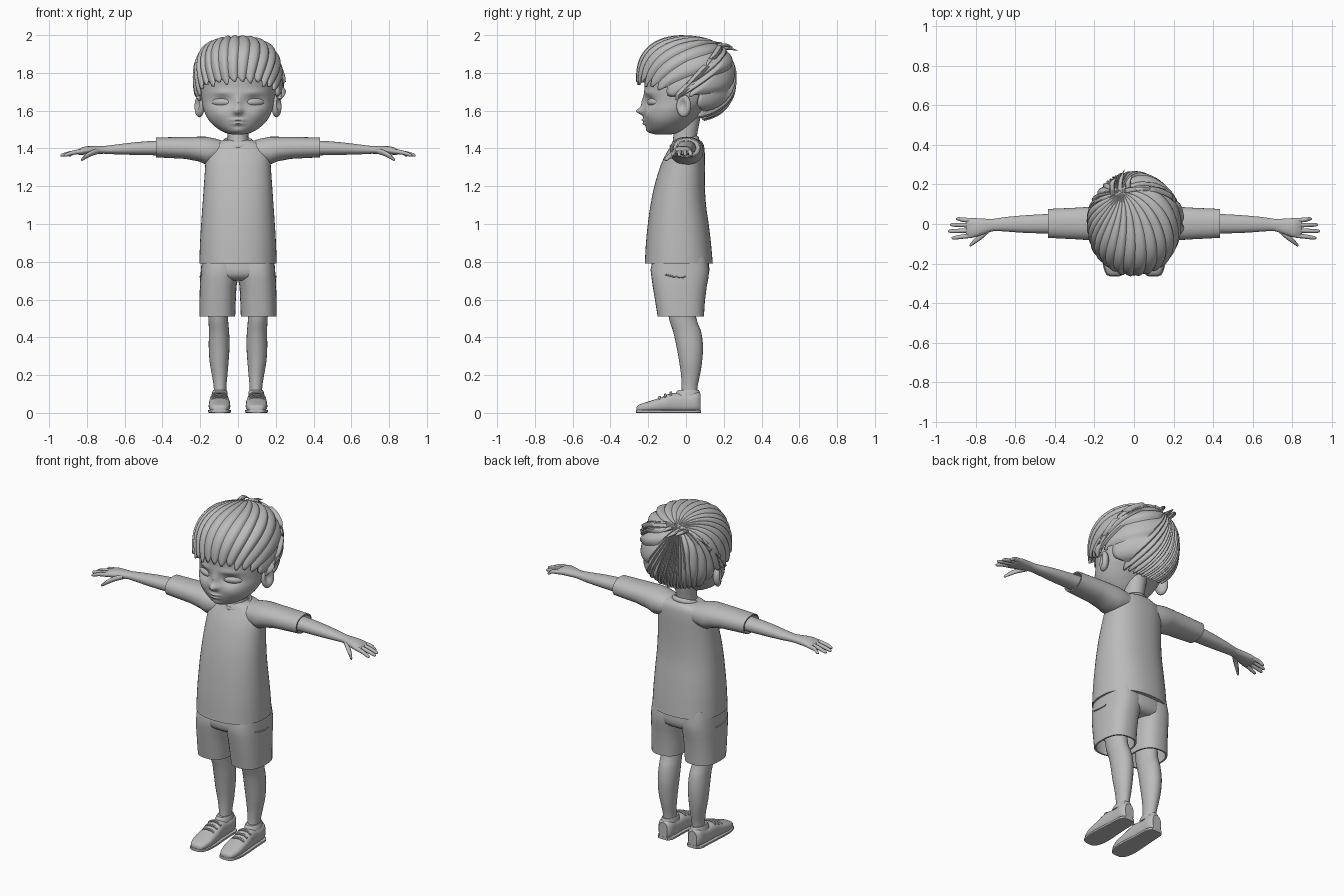
import bpy, bmesh, math, random
from mathutils import Vector, Matrix

random.seed(4)
grey = bpy.data.materials.new("plain grey")
grey.diffuse_color = (0.5, 0.5, 0.5, 1)


def finish(name, bm, mirror=False, angle=40):
    bmesh.ops.recalc_face_normals(bm, faces=bm.faces)
    me = bpy.data.meshes.new(name)
    bm.to_mesh(me)
    bm.free()
    ob = bpy.data.objects.new(name, me)
    bpy.context.collection.objects.link(ob)
    me.materials.append(grey)
    bpy.ops.object.select_all(action='DESELECT')
    ob.select_set(True)
    bpy.context.view_layer.objects.active = ob
    bpy.ops.object.shade_smooth_by_angle(angle=math.radians(angle))
    if mirror:
        ob.modifiers.new("mirror", 'MIRROR').use_mirror_merge = False
    return ob


def refine(rows, k):
    """Catmull-Rom interpolation between profile rows."""
    if k < 2:
        return rows
    out = []
    for i in range(len(rows) - 1):
        a, b, c, d = (rows[max(0, min(len(rows) - 1, i + j))] for j in (-1, 0, 1, 2))
        for s in range(k):
            t = s / k
            out.append([0.5 * (2 * q + (r - p) * t + (2 * p - 5 * q + 4 * r - w) * t * t
                               + (3 * q - p - 3 * r + w) * t ** 3)
                        for p, q, r, w in zip(a, b, c, d)])
    return out + [rows[-1]]


def loft(name, axis, rows, n=24, power=2.0, sub=1, mirror=False, shape=None, angle=40):
    """Rows are (position, min and max of first side axis, min and max of second)."""
    bm = bmesh.new()
    rings = []
    for p, a0, a1, b0, b1 in refine(rows, sub):
        ring = []
        for i in range(n):
            c, s = math.cos(math.tau * i / n), math.sin(math.tau * i / n)
            a = (a0 + a1) / 2 + (a1 - a0) / 2 * math.copysign(abs(c) ** (2 / power), c)
            b = (b0 + b1) / 2 + (b1 - b0) / 2 * math.copysign(abs(s) ** (2 / power), s)
            ring.append(bm.verts.new({'x': (p, a, b), 'y': (a, p, b), 'z': (a, b, p)}[axis]))
        rings.append(ring)
    for r, q in zip(rings, rings[1:]):
        for i in range(n):
            j = (i + 1) % n
            bm.faces.new((r[i], r[j], q[j], q[i]))
    bm.faces.new(rings[0])
    bm.faces.new(rings[-1])
    if shape:
        for v in bm.verts:
            shape(v.co)
    return finish(name, bm, mirror, angle)


def ball(name, centre, radii, rot=0, mirror=False, shape=None):
    bm = bmesh.new()
    bmesh.ops.create_uvsphere(bm, u_segments=28, v_segments=18, radius=1)
    if shape:
        for v in bm.verts:
            shape(v.co)
    m = Matrix.Translation(centre) @ Matrix.Rotation(rot, 4, 'Z') @ Matrix.Diagonal((*radii, 1))
    bm.transform(m)
    return finish(name, bm, mirror, 60)


# Head, with the face pushed and pulled by soft bumps: x, z, width, height, depth
BUMPS = [(0, 1.597, .022, .018, -.036), (0, 1.64, .016, .035, -.014),
         (.085, 1.648, .045, .028, .022), (0, 1.551, .032, .007, -.014),
         (0, 1.531, .026, .008, -.013), (.1, 1.58, .04, .035, -.008),
         (0, 1.495, .03, .015, -.008), (.085, 1.695, .05, .012, -.008)]


def face(co):
    if co.y < -.06:
        co.y += sum(d * math.exp(-((abs(co.x) - x) / w) ** 2 - ((co.z - z) / h) ** 2)
                    for x, z, w, h, d in BUMPS)


loft("head", 'z', [(1.474, -.03, .03, -.16, -.08), (1.484, -.07, .07, -.192, -.03),
                   (1.51, -.115, .115, -.21, .01), (1.55, -.155, .155, -.222, .05),
                   (1.60, -.18, .18, -.226, .1), (1.65, -.19, .19, -.222, .15),
                   (1.72, -.197, .197, -.22, .18), (1.80, -.195, .195, -.215, .19),
                   (1.9, -.15, .15, -.15, .16), (1.95, -.08, .08, -.08, .08)],
     n=96, sub=7, shape=face, angle=60)
ball("eye", (.085, -.168, 1.645), (.06, .03, .024), math.radians(24), True)


def ear_dent(co):
    if co.x > 0:
        co.x -= 1.1 * math.exp(-((co.y + .1) / .5) ** 2 - ((co.z - .1) / .55) ** 2)


ball("ear", (.205, -.012, 1.625), (.026, .04, .06), math.radians(-20), True, ear_dent)
loft("neck", 'z', [(1.40, -.07, .07, -.08, .07), (1.44, -.057, .057, -.07, .055),
                   (1.48, -.055, .055, -.065, .06), (1.58, -.06, .06, -.05, .08)], sub=3)

# Hair: ridged locks sweeping from the crown to a jagged hairline
HAIRLINE = [(0, 1.75), (45, 1.735), (62, 1.70), (72, 1.655), (82, 1.69), (100, 1.68),
            (113, 1.58), (140, 1.56), (180, 1.555)]
LOCKS, PER, STEPS = 36, 8, 26
RADII = Vector((.234, .258, .224))
CROWN = Vector((-.25, .6, .76)).normalized()


def hairline(theta):
    a = abs(math.degrees(math.remainder(theta, math.tau)))
    for (a0, z0), (a1, z1) in zip(HAIRLINE, HAIRLINE[1:]):
        if a <= a1 + 1e-6:
            z = z0 + (z1 - z0) * (a - a0) / (a1 - a0)
            break
    h = (z - 1.77) / .23
    s = math.sqrt(1 - h * h)
    return Vector((s * math.sin(theta), -s * math.cos(theta), h))


bm = bmesh.new()
top = bm.verts.new(Vector((0, 0, 1.77)) + CROWN * RADII * 1.01)
strands = []
for i in range(LOCKS * PER):
    if i % PER == 0:
        extra, lift = random.uniform(0, .06), random.uniform(.035, .06)
    f = i % PER / PER
    h = math.sin(math.pi / 2 * (f / .65 if f < .65 else (1 - f) / .35))
    end = .94 + h * (.04 + extra)
    strand = []
    for k in range(1, STEPS + 1):
        t = k / STEPS * end
        d = CROWN.slerp(hairline(math.tau * i / (LOCKS * PER) + .55 * (1 - t)), min(t, 1))
        if t > 1:
            d.z -= (t - 1) * 1.5
        xy = math.hypot(d.x, d.y)
        d /= (xy ** 2.4 + abs(d.z) ** 2.4) ** (1 / 2.4)
        d *= .985 + lift * h * min(1, .15 + 2.5 * t)
        strand.append(bm.verts.new(Vector((0, 0, 1.77)) + d * RADII))
    strands.append(strand)
for a, b in zip(strands, strands[1:] + strands[:1]):
    bm.faces.new((top, a[0], b[0]))
    for k in range(STEPS - 1):
        bm.faces.new((a[k], a[k + 1], b[k + 1], b[k]))
hair = finish("hair", bm, angle=35)
thick = hair.modifiers.new("thickness", 'SOLIDIFY')
thick.thickness, thick.offset = .016, -1

# Loose tufts at the crown
for x, tip, z in ((-.07, .275, 1.93), (-.03, .25, 1.945), (-.11, .235, 1.94)):
    loft("hair_tuft", 'y', [(.15, x - .012, x + .012, 1.92, 1.945),
                            (.21, x - .012, x + .014, z - .008, z + .012),
                            (tip, x + .02, x + .022, z - .012, z - .01)], n=8, sub=3)

# Shirt
loft("shirt", 'z', [(.79, -.205, .205, -.218, .142), (.9, -.201, .201, -.212, .132),
                    (1.0, -.195, .195, -.202, .12), (1.1, -.188, .188, -.188, .106),
                    (1.2, -.181, .181, -.168, .1), (1.3, -.174, .174, -.138, .1),
                    (1.36, -.17, .17, -.112, .1), (1.41, -.155, .155, -.083, .096),
                    (1.435, -.11, .11, -.07, .085), (1.445, -.07, .07, -.055, .07)],
     n=48, power=2.3, sub=3)
loft("sleeve", 'x', [(.06, -.06, .08, 1.34, 1.435), (.12, -.078, .09, 1.325, 1.452),
                     (.17, -.086, .092, 1.315, 1.462), (.21, -.083, .088, 1.332, 1.462),
                     (.28, -.078, .083, 1.345, 1.461), (.435, -.07, .076, 1.353, 1.458),
                     (.435, -.063, .069, 1.36, 1.451), (.39, -.063, .069, 1.36, 1.451)],
     n=32, power=2.2, mirror=True)

# Collar band
bm = bmesh.new()
rings = []
for i in range(40):
    a = math.tau * i / 40
    out = Vector((math.cos(a), math.sin(a), 0))
    rings.append([bm.verts.new(Matrix.Rotation(.33, 3, 'X') @ (out * (.072 + .010 * math.cos(b))
                  + Vector((0, 0, .015 * math.sin(b)))) + Vector((0, -.008, 1.43)))
                  for b in (math.tau * j / 8 for j in range(8))])
for a, b in zip(rings, rings[1:] + rings[:1]):
    for j in range(8):
        bm.faces.new((a[j], a[j - 1], b[j - 1], b[j]))
finish("collar", bm, angle=60)

# Arms and hands
loft("arm", 'x', [(.36, -.052, .054, 1.36, 1.443), (.45, -.048, .05, 1.364, 1.44),
                  (.55, -.045, .044, 1.366, 1.432), (.65, -.038, .035, 1.369, 1.42),
                  (.71, -.036, .026, 1.372, 1.413), (.76, -.052, .027, 1.37, 1.413),
                  (.81, -.068, .03, 1.367, 1.41), (.84, -.068, .03, 1.366, 1.398),
                  (.85, -.06, .022, 1.37, 1.39)], n=24, power=2.2, sub=3, mirror=True)
for name, y, tip, ty in (("index_finger", -.058, .922, -.07), ("middle_finger", -.032, .94, -.036),
                         ("ring_finger", -.006, .93, -.004), ("little_finger", .018, .9, .026)):
    loft(name, 'x', [(.82, y - .012, y + .012, 1.373, 1.398),
                     (.87, (y + ty) / 2 - .011, (y + ty) / 2 + .011, 1.367, 1.39),
                     (tip - .012, ty - .009, ty + .009, 1.357, 1.375),
                     (tip, ty - .003, ty + .003, 1.36, 1.366)], n=12, sub=3, mirror=True)
loft("thumb", 'x', [(.735, -.045, -.01, 1.372, 1.402), (.77, -.076, -.04, 1.362, 1.392),
                    (.805, -.1, -.073, 1.345, 1.372), (.825, -.113, -.095, 1.334, 1.352),
                    (.831, -.112, -.105, 1.336, 1.343)], n=12, sub=3, mirror=True)

# Shorts
loft("shorts_leg", 'z', [(.83, -.005, .19, -.17, .11), (.76, -.004, .196, -.188, .123),
                         (.71, .0, .2, -.182, .118), (.67, .008, .202, -.176, .11),
                         (.59, .012, .204, -.163, .1), (.51, .015, .205, -.15, .095),
                         (.51, .024, .196, -.141, .086), (.6, .024, .196, -.148, .086)],
     n=36, power=2.5, mirror=True)
loft("shorts_seat", 'z', [(.83, -.19, .19, -.175, .115), (.76, -.192, .192, -.186, .124),
                          (.72, -.17, .17, -.176, .116), (.7, -.12, .12, -.14, .09)],
     n=36, power=2.5, sub=2)
loft("pocket_edge", 'y', [(-.11, .186, .196, .728, .736), (-.07, .194, .2035, .718, .726),
                          (-.03, .194, .2035, .714, .722), (.0, .194, .203, .716, .724)],
     n=8, mirror=True)

# Legs
loft("leg", 'z', [(.62, .055, .165, -.105, .045), (.5, .053, .157, -.09, .055),
                  (.43, .047, .154, -.068, .08), (.35, .045, .155, -.05, .09),
                  (.27, .05, .15, -.036, .085), (.2, .056, .138, -.026, .074),
                  (.13, .062, .128, -.024, .06), (.06, .062, .13, -.03, .06)],
     sub=3, mirror=True)

# Shoes
OUTLINE = [(-.262, .078, .118, .03), (-.25, .058, .138, .043), (-.2, .042, .154, .06),
           (-.13, .042, .154, .083), (-.07, .047, .15, .106), (0, .05, .145, .1),
           (.055, .053, .142, .113), (.078, .07, .125, .1)]
loft("shoe", 'y', [(y, a, b, .004, z) for y, a, b, z in OUTLINE],
     n=28, power=2.7, sub=3, mirror=True)
loft("sole", 'y', [(y * 1.01, a - .004, b + .004, 0, .016) for y, a, b, z in OUTLINE],
     n=28, power=7, sub=3, mirror=True)
for y, z in ((-.14, .083), (-.11, .095), (-.08, .107)):
    loft("lace", 'x', [(.058, y - .006, y + .006, z - .02, z - .008),
                       (.08, y - .007, y + .007, z - .006, z + .006),
                       (.118, y - .007, y + .007, z - .006, z + .006),
                       (.14, y - .006, y + .006, z - .02, z - .008)], n=8, sub=3, mirror=True)
loft("shoe_opening", 'z', [(.09, .055, .14, -.06, .075), (.112, .056, .136, -.05, .074),
                           (.12, .06, .132, -.042, .068)], n=24, mirror=True)
